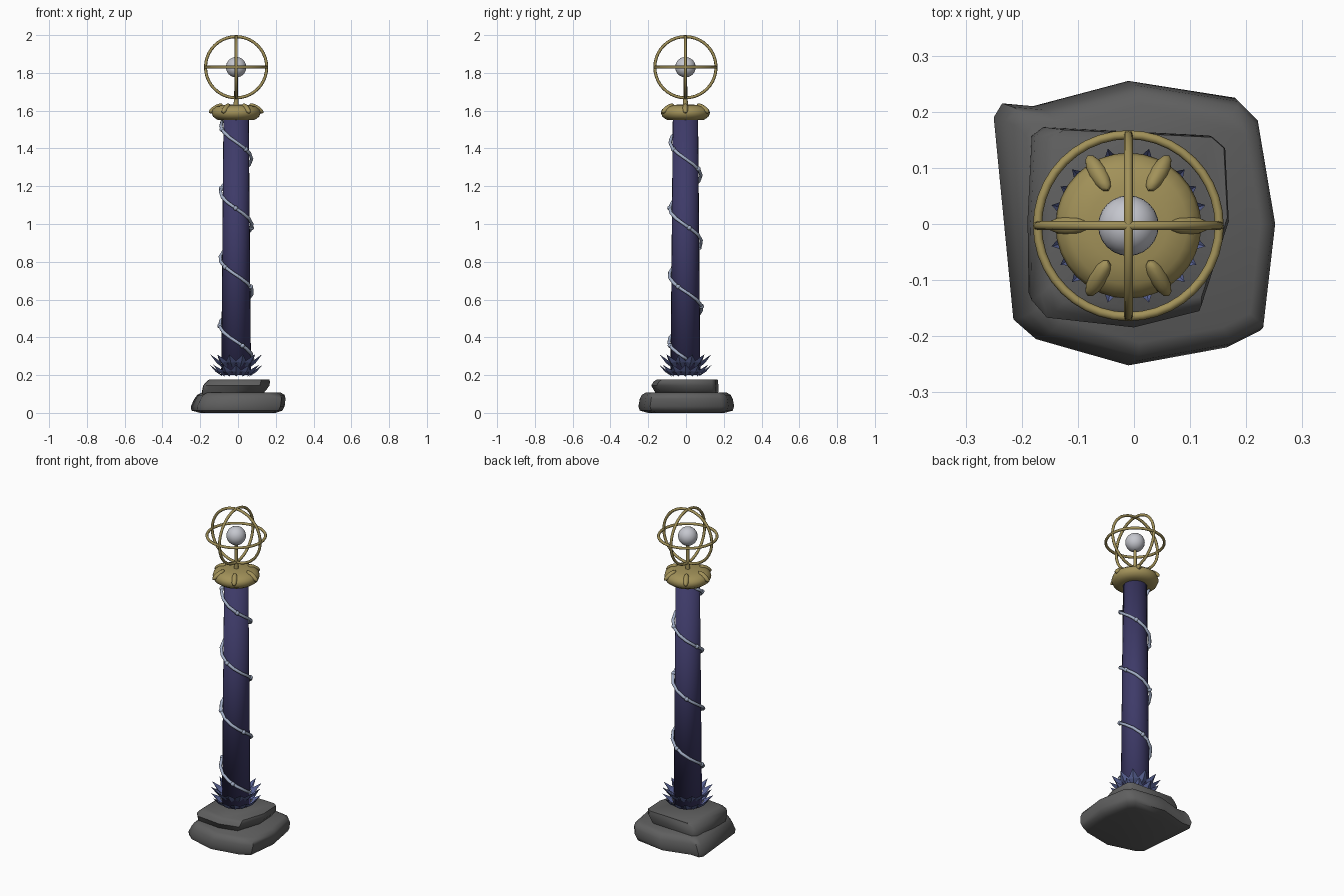
import bpy, bmesh, math
from mathutils import Vector, Matrix

if "Cube" in bpy.data.objects:
    bpy.data.objects.remove(bpy.data.objects["Cube"])

CX, CY = -0.01, -0.003   # axis of the column


def mat(name, rgb):
    m = bpy.data.materials.new(name)
    m.diffuse_color = (*rgb, 1)
    m.use_nodes = True
    m.node_tree.nodes["Principled BSDF"].inputs["Base Color"].default_value = m.diffuse_color
    return m


STONE = mat("grey stone", (0.115, 0.115, 0.115))
GOLD = mat("old gold", (0.36, 0.285, 0.10))
NAVY = mat("indigo", (0.048, 0.043, 0.14))
LEAF = mat("slate blue", (0.10, 0.125, 0.30))
SILVER = mat("blue silver", (0.36, 0.42, 0.56))
PEARL = mat("pearl", (0.56, 0.57, 0.62))


def finish(bm, name, material, smooth=None):
    """smooth: None = flat, 'all' = fully smooth, number = sharp angle"""
    me = bpy.data.meshes.new(name)
    bmesh.ops.recalc_face_normals(bm, faces=bm.faces)
    bm.to_mesh(me)
    bm.free()
    ob = bpy.data.objects.new(name, me)
    bpy.context.collection.objects.link(ob)
    me.materials.append(material)
    if smooth == 'all':
        me.polygons.foreach_set("use_smooth", [True] * len(me.polygons))
    elif smooth:
        bpy.ops.object.select_all(action='DESELECT')
        ob.select_set(True)
        bpy.context.view_layer.objects.active = ob
        bpy.ops.object.shade_smooth_by_angle(angle=math.radians(smooth))
    return ob


def loft(bm, rings, caps=True, close=False):
    loops = [[bm.verts.new(p) for p in r] for r in rings]
    pairs = list(zip(loops, loops[1:])) + ([(loops[-1], loops[0])] if close else [])
    for a, b in pairs:
        for i in range(len(a)):
            j = (i + 1) % len(a)
            bm.faces.new((a[i], a[j], b[j], b[i]))
    if caps:
        bm.faces.new(loops[0])
        bm.faces.new(loops[-1])


def circle(r, z, n):
    return [(CX + r * math.cos(2 * math.pi * i / n),
             CY + r * math.sin(2 * math.pi * i / n), z) for i in range(n)]


def rock(name, outline, levels):
    # each level: scale, x shift, y shift, height
    bm = bmesh.new()
    loft(bm, [[(x * s + dx, y * s + dy, z) for x, y in outline]
              for s, dx, dy, z in levels])
    return finish(bm, name, STONE, 50)


# Stone steps
rock("lower_step",
     [(-0.25, 0.19), (-0.235, 0.215), (-0.18, 0.21), (-0.01, 0.255),
      (0.18, 0.225), (0.215, 0.19), (0.247, 0), (0.225, -0.19),
      (0.165, -0.22), (-0.01, -0.252), (-0.175, -0.205), (-0.215, -0.17)],
     [(0.8, 0, 0, 0.0), (0.97, -0.004, 0.0, 0.012), (1, 0, 0, 0.035),
      (0.97, 0.012, 0, 0.075), (0.93, 0.017, 0, 0.095), (0.84, 0.018, 0, 0.108)])
rock("upper_step",
     [(-0.19, 0), (-0.182, 0.16), (-0.16, 0.177), (0.14, 0.162), (0.165, 0.14),
      (0.172, 0), (0.12, -0.16), (0, -0.19), (-0.16, -0.172), (-0.188, -0.14)],
     [(0.88, -0.022, 0.012, 0.098), (0.93, -0.013, 0.008, 0.118),
      (0.97, 0, 0, 0.145), (0.93, 0.009, 0.005, 0.165), (0.88, 0.015, 0.012, 0.177)])

# Column, slightly tapered
bm = bmesh.new()
loft(bm, [circle(0.079, 0.2, 24), circle(0.067, 1.56, 24)])
finish(bm, "column", NAVY, 'all')

# Two rings of pointed folded leaves round the foot
bm = bmesh.new()
for zb, zt, rt, off in ((0.192, 0.255, 0.14, 0.0), (0.235, 0.31, 0.142, 0.5)):
    for k in range(12):
        rot = Matrix.Rotation((k + off) * math.pi / 6, 4, 'Z')
        h = zt - zb
        pts = [(0.07, 0, zb), (0.095, -0.03, zb + h * 0.5),
               (rt, 0, zt), (0.095, 0.03, zb + h * 0.5), (0.108, 0, zb + h * 0.4)]
        v = [bm.verts.new(rot @ Vector(p) + Vector((CX, CY, 0))) for p in pts]
        for i in range(4):
            bm.faces.new((v[i], v[(i + 1) % 4], v[4]))
finish(bm, "foot_leaves", LEAF)


def helix(z):
    # quarter turn values fixed so the front crossing is at z = 1.434
    a = -math.pi / 2 + (1.434 - z) / 0.352 * 2 * math.pi
    r = 0.081 + (1.55 - z) * 0.006
    return Vector((CX + r * math.cos(a), CY + r * math.sin(a), z))


def ball(bm, centre, size, rot=Matrix(), u=12, v=8):
    m = Matrix.Translation(centre) @ rot @ Matrix.Diagonal((*size, 1))
    bmesh.ops.create_uvsphere(bm, u_segments=u, v_segments=v, radius=1, matrix=m)


# Winding vine with small buds
bm = bmesh.new()
N = 44
rings = []
for i in range(N + 1):
    z = 1.545 + (0.285 - 1.545) * i / N
    p = helix(z)
    t = (helix(z - 0.003) - helix(z + 0.003)).normalized()
    out = Vector((p.x - CX, p.y - CY, 0)).normalized()
    side = t.cross(out)
    rings.append([p + 0.009 * (out * math.cos(a) + side * math.sin(a))
                  for a in (k * math.pi / 3 for k in range(6))])
loft(bm, rings)
for k in range(12):
    ball(bm, helix(1.5 - k * 0.104), (0.013,) * 3, u=8, v=6)
finish(bm, "vine", SILVER, 'all')

# Gold capital
bm = bmesh.new()
profile = [(0.07, 1.55), (0.10, 1.552), (0.122, 1.568), (0.13, 1.588),
           (0.125, 1.606), (0.105, 1.622), (0.07, 1.63), (0.02, 1.633)]
loft(bm, [circle(r, z, 32) for r, z in profile])
finish(bm, "capital", GOLD, 60)

# Six pods drooping over the rim of the capital
bm = bmesh.new()
for k in range(6):
    rot = Matrix.Rotation(k * math.pi / 3, 4, 'Z')
    c = rot @ Vector((0.108, 0, 1.612)) + Vector((CX, CY, 0))
    ball(bm, c, (0.043, 0.016, 0.016), rot @ Matrix.Rotation(math.radians(32), 4, 'Y'))
finish(bm, "capital_pods", GOLD, 60)

# Stem carrying the orb
bm = bmesh.new()
loft(bm, [circle(0.014, 1.62, 12), circle(0.010, 1.69, 12), circle(0.009, 1.79, 12)])
finish(bm, "orb_stem", GOLD, 50)

# Orb
CENTRE = Vector((CX, CY, 1.83))
bm = bmesh.new()
ball(bm, CENTRE, (0.054,) * 3, u=24, v=16)
finish(bm, "orb", PEARL, 'all')

# Three crossed hoops
for name, axis in (("level_hoop", None), ("front_hoop", 'X'), ("side_hoop", 'Y')):
    rot = Matrix.Rotation(math.pi / 2, 3, axis) if axis else Matrix.Identity(3)
    bm = bmesh.new()
    hoop = []
    for i in range(40):
        a = 2 * math.pi * i / 40
        d = Vector((math.cos(a), math.sin(a), 0))
        hoop.append([CENTRE + rot @ (d * (0.162 + 0.008 * math.cos(b))
                                     + Vector((0, 0, 0.008 * math.sin(b))))
                     for b in (k * math.pi / 4 for k in range(8))])
    loft(bm, hoop, caps=False, close=True)
    finish(bm, name, GOLD, 'all')
